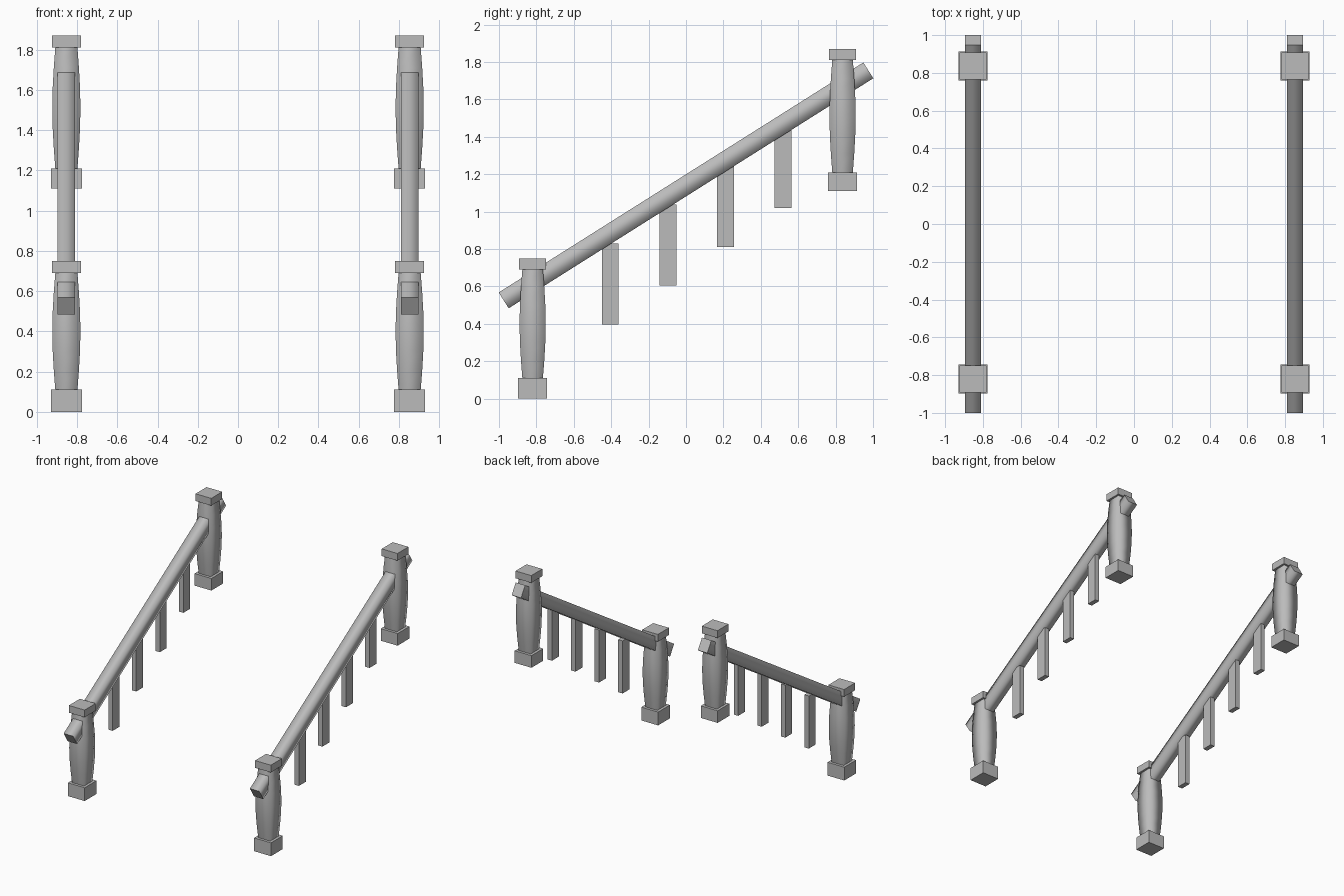
import bpy, bmesh, math
from mathutils import Matrix, Vector

cube = bpy.data.objects.get("Cube")
if cube:
    bpy.data.objects.remove(cube, do_unlink=True)

# Single stone grey
stone = bpy.data.materials.new("stone_grey")
stone.use_nodes = True
GREY = (0.5, 0.5, 0.5, 1)
stone.diffuse_color = GREY
stone.node_tree.nodes["Principled BSDF"].inputs["Base Color"].default_value = GREY


def finish(bm, name):
    bmesh.ops.recalc_face_normals(bm, faces=bm.faces)
    mesh = bpy.data.meshes.new(name)
    bm.to_mesh(mesh)
    bm.free()
    mesh.materials.append(stone)
    obj = bpy.data.objects.new(name, mesh)
    bpy.context.collection.objects.link(obj)
    return obj


def box(name, centre, size, tilt=0.0, soft=False):
    bm = bmesh.new()
    bmesh.ops.create_cube(bm, size=1)
    bm.transform(Matrix.Translation(centre) @ Matrix.Rotation(tilt, 4, 'X')
                 @ Matrix.Diagonal((*size, 1)))
    if soft:
        # Smooth the long sides, keep the two end faces crisp
        axis = Matrix.Rotation(tilt, 3, 'X') @ Vector((0, 1, 0))
        bm.normal_update()
        for face in bm.faces:
            end = abs(face.normal.dot(axis)) > 0.9
            face.smooth = not end
            if end:
                for edge in face.edges:
                    edge.smooth = False
    return finish(bm, name)


def shaft(name, x, y, z0, z1):
    # Square shaft swelling towards the middle, softly shaded around
    bm = bmesh.new()
    rings = []
    steps = 6
    for i in range(steps + 1):
        t = i / steps
        r = 0.055 + 0.015 * math.sin(math.pi * t)
        rings.append([bm.verts.new((x + r * sx, y + r * sy, z0 + (z1 - z0) * t))
                      for sx, sy in ((-1, -1), (1, -1), (1, 1), (-1, 1))])
    for a, b in zip(rings, rings[1:]):
        for k in range(4):
            n = (k + 1) % 4
            bm.faces.new((a[k], a[n], b[n], b[k])).smooth = True
    bm.faces.new(rings[0])
    bm.faces.new(rings[-1])
    for ring in (rings[0], rings[-1]):
        for k in range(4):
            bm.edges.get((ring[k], ring[(k + 1) % 4])).smooth = False
    return finish(bm, name)


def post(name, x, y, z, base_h):
    foot = z + base_h
    box(name + "_base", (x, y, z + base_h / 2), (0.154, 0.154, base_h))
    shaft(name + "_shaft", x, y, foot, z + 0.69 + (0.01 if z else 0))
    top = z + 0.69 + (0.01 if z else 0)
    box(name + "_cap", (x, y, top + 0.03), (0.144, 0.144, 0.06))


slope = math.atan2(1.23, 1.95)
for side, x in (("right", -0.853), ("left", 0.853)):
    post(side + "_lower_post", x, -0.82, 0.0, 0.11)
    post(side + "_upper_post", x, 0.837, 1.11, 0.1)
    box(side + "_handrail", (x, 0, 1.14), (0.086, 2.305, 0.1), slope, soft=True)
    # Balusters climb with the rail
    for i in range(4):
        box(f"{side}_baluster_{i + 1}", (x, -0.405 + 0.308 * i, 0.613 + 0.208 * i),
            (0.04, 0.09, 0.435))
